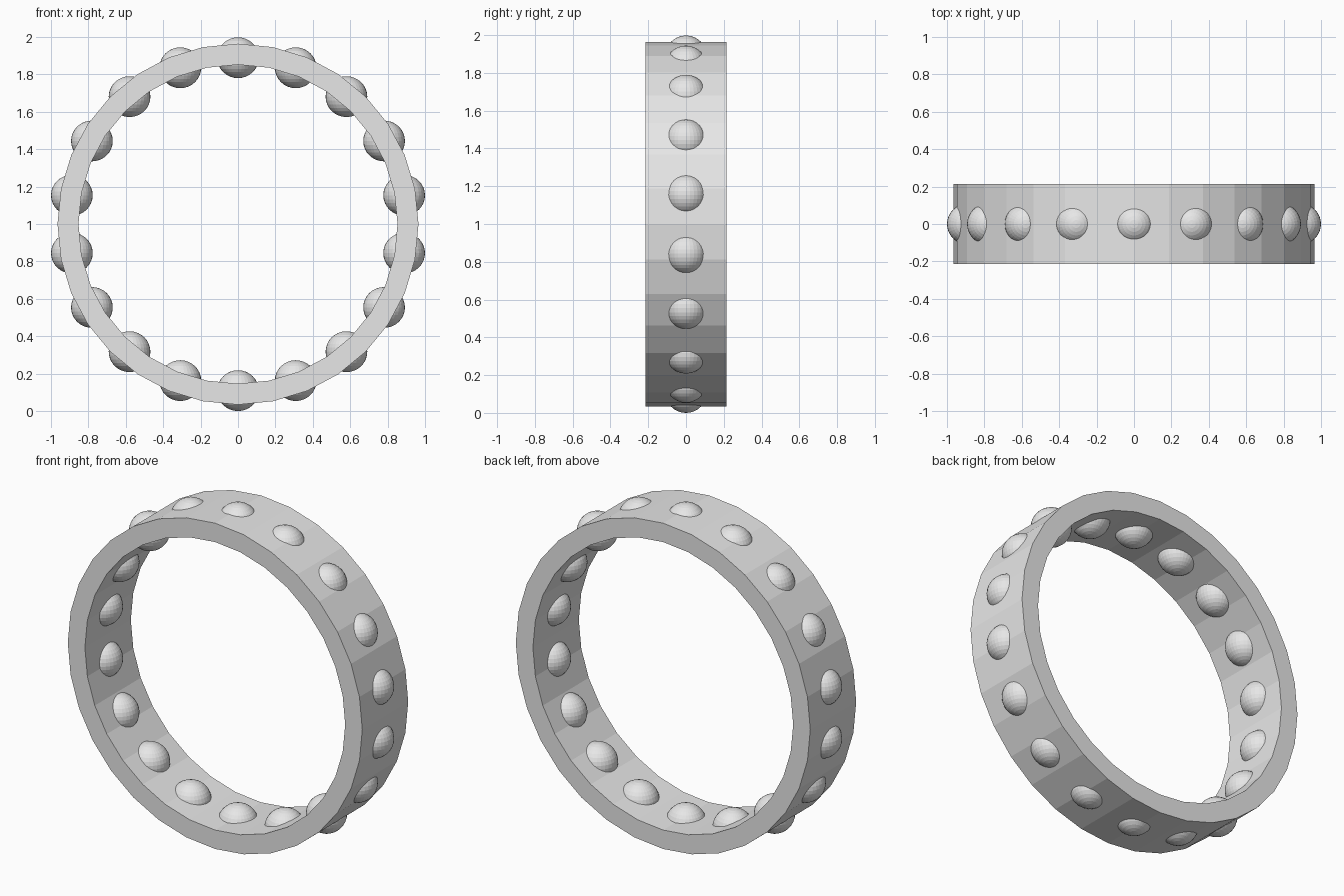
import bpy, bmesh, math
from mathutils import Matrix

if "Cube" in bpy.data.objects:
    bpy.data.objects.remove(bpy.data.objects["Cube"])

CENTRE_Z = 0.999
grey = bpy.data.materials.new("light grey")
grey.diffuse_color = (0.8, 0.8, 0.8, 1)
grey.use_nodes = True
grey.node_tree.nodes["Principled BSDF"].inputs["Base Color"].default_value = grey.diffuse_color


def add_object(name, bm):
    mesh = bpy.data.meshes.new(name)
    bm.to_mesh(mesh)
    bm.free()
    mesh.materials.append(grey)
    obj = bpy.data.objects.new(name, mesh)
    bpy.context.collection.objects.link(obj)
    return obj


# Flat-sided band: rectangular section swept round the y axis
SIDES, OUTER, INNER, HALF_WIDTH = 32, 0.965, 0.853, 0.215
section = [(OUTER, -HALF_WIDTH), (OUTER, HALF_WIDTH),
           (INNER, HALF_WIDTH), (INNER, -HALF_WIDTH)]
bm = bmesh.new()
loops = []
for i in range(SIDES):
    a = 2 * math.pi * i / SIDES
    loops.append([bm.verts.new((r * math.cos(a), y, CENTRE_Z + r * math.sin(a)))
                  for r, y in section])
for i in range(SIDES):
    p, q = loops[i], loops[(i + 1) % SIDES]
    for k in range(4):
        n = (k + 1) % 4
        bm.faces.new((p[k], p[n], q[n], q[k]))
bmesh.ops.recalc_face_normals(bm, faces=bm.faces)
add_object("ring_band", bm)

# Beads set through the band, poles upright, ring of beads slightly wider than tall
BEADS = 18
for i in range(BEADS):
    a = math.pi / 2 + 2 * math.pi * i / BEADS
    bm = bmesh.new()
    bmesh.ops.create_uvsphere(bm, u_segments=32, v_segments=16, radius=1,
                              matrix=Matrix.Diagonal((0.1115, 0.11, 0.109, 1)))
    bead = add_object(f"bead_{i + 1}", bm)
    bead.location = (0.902 * math.cos(a), 0, CENTRE_Z + 0.89 * math.sin(a))
